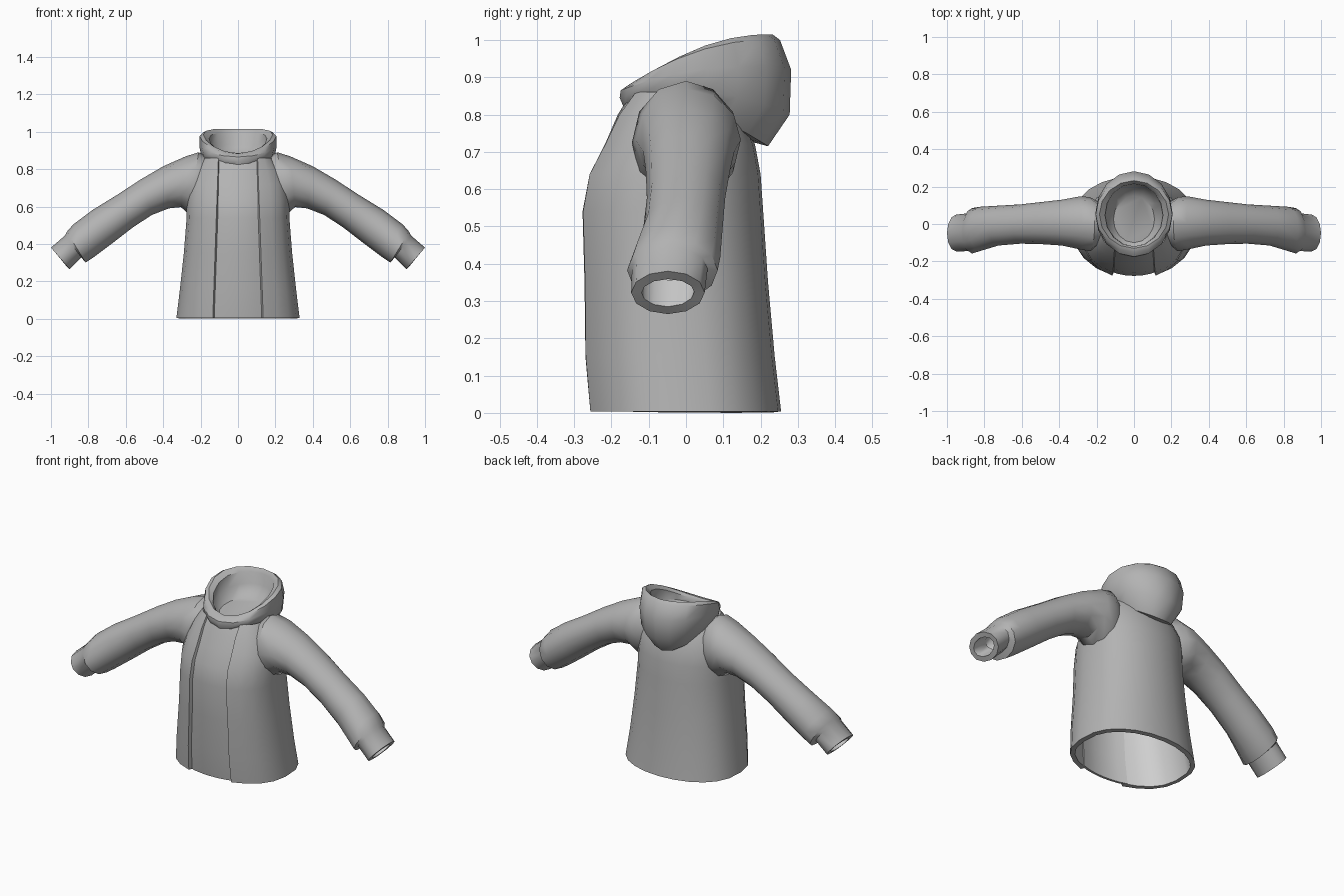
import bpy
import math

if "Cube" in bpy.data.objects:
    bpy.data.objects.remove(bpy.data.objects["Cube"])


def material(name, value):
    m = bpy.data.materials.new(name)
    m.diffuse_color = (value, value, value, 1)
    m.use_nodes = True
    m.node_tree.nodes["Principled BSDF"].inputs["Base Color"].default_value = m.diffuse_color
    return m


cloth = material("grey cloth", 0.45)
lining = material("light lining", 0.62)


def loft(name, rows, closed=True, cap=False, thickness=0, mirror=False):
    """Skin a list of equal-length point rows, then thicken and smooth it."""
    n = len(rows[0])
    verts = [p for row in rows for p in row]
    faces = []
    for i in range(len(rows) - 1):
        for j in range(n if closed else n - 1):
            k = (j + 1) % n
            faces.append((i * n + j, i * n + k, (i + 1) * n + k, (i + 1) * n + j))
    if cap:
        faces.append(tuple(range((len(rows) - 1) * n, len(rows) * n)))
    mesh = bpy.data.meshes.new(name)
    mesh.from_pydata(verts, [], faces)
    mesh.materials.append(cloth)
    mesh.materials.append(lining)
    ob = bpy.data.objects.new(name, mesh)
    bpy.context.collection.objects.link(ob)
    if mirror:
        ob.modifiers.new("mirror", 'MIRROR')
    if thickness:
        s = ob.modifiers.new("thickness", 'SOLIDIFY')
        s.thickness = thickness
        s.offset = -1
        s.material_offset = 1       # inside faces take the lining
        s.material_offset_rim = 0
    bpy.ops.object.select_all(action='DESELECT')
    ob.select_set(True)
    bpy.context.view_layer.objects.active = ob
    bpy.ops.object.convert(target='MESH')
    bpy.ops.object.shade_smooth_by_angle(angle=math.radians(42))
    return ob


# Coat body: height, half width, front y, back y
body_rows = [
    (0.004, 0.330, -0.275, 0.255),
    (0.15, 0.312, -0.288, 0.238),
    (0.35, 0.290, -0.290, 0.220),
    (0.54, 0.275, -0.295, 0.207),
    (0.64, 0.275, -0.275, 0.200),
    (0.72, 0.262, -0.232, 0.185),
    (0.80, 0.225, -0.195, 0.150),
    (0.86, 0.180, -0.155, 0.115),
]


def body_point(row, s, shrink=1.0):
    z, hw, y0, y1 = row
    c = math.cos(s)
    c = math.copysign(abs(c) ** 0.8, c)
    return (hw * shrink * math.sin(s),
            (y0 + y1) / 2 - (y1 - y0) / 2 * shrink * c, z)


def edge_angle(row):
    return math.asin((0.135 - 0.035 * row[0]) / row[1])


body, panel = [], []
for row in body_rows:
    t = edge_angle(row)
    body.append([body_point(row, t + (2 * math.pi - 2 * t) * j / 20)
                 for j in range(21)])
    w = t * 1.18                    # panel tucks behind the flap edges
    panel.append([body_point(row, -w + 2 * w * j / 6, 0.93) for j in range(7)])
loft("coat_body", body, closed=False, thickness=0.025)
loft("front_panel", panel, closed=False, thickness=0.012)

# Sleeves with cuffs: top x, z, bottom x, z, front y, back y
sleeve_rows = [
    (0.17, 0.870, 0.20, 0.550, -0.120, 0.115),
    (0.21, 0.890, 0.265, 0.560, -0.145, 0.145),
    (0.28, 0.868, 0.305, 0.597, -0.135, 0.147),
    (0.40, 0.815, 0.37, 0.590, -0.115, 0.130),
    (0.52, 0.745, 0.46, 0.555, -0.108, 0.118),
    (0.65, 0.660, 0.56, 0.490, -0.105, 0.105),
    (0.78, 0.580, 0.67, 0.405, -0.115, 0.098),
    (0.88, 0.505, 0.77, 0.330, -0.145, 0.092),
    (0.915, 0.465, 0.815, 0.300, -0.158, 0.085),
    (0.925, 0.445, 0.838, 0.328, -0.145, 0.058),
    (1.00, 0.380, 0.90, 0.265, -0.147, 0.050),
]
sleeves = []
for tx, tz, bx, bz, y0, y1 in sleeve_rows:
    ring = []
    for j in range(12):
        a = 2 * math.pi * j / 12
        c, s = math.cos(a) / 2, math.sin(a) / 2
        ring.append(((tx + bx) / 2 + (tx - bx) * c,
                     (y0 + y1) / 2 - (y1 - y0) * s,
                     (tz + bz) / 2 + (tz - bz) * c))
    sleeves.append(ring)
loft("sleeves", sleeves, thickness=0.028, mirror=True)

# Hood folded back: front y, z, back y, z, half width, lift of the sides
hood_rows = [
    (-0.12, 0.800, 0.165, 0.730, 0.100, 0.03),
    (-0.165, 0.815, 0.220, 0.715, 0.150, 0.04),
    (-0.178, 0.845, 0.278, 0.800, 0.195, 0.04),
    (-0.175, 0.865, 0.282, 0.920, 0.207, 0.03),
    (-0.150, 0.882, 0.252, 1.000, 0.205, 0.035),
    (-0.130, 0.885, 0.232, 1.015, 0.185, 0.035),
    (-0.120, 0.872, 0.215, 0.995, 0.155, 0.03),
    (-0.120, 0.852, 0.210, 0.930, 0.150, 0.01),
    (-0.100, 0.838, 0.150, 0.870, 0.110, 0.0),
]
hood = []
for fy, fz, by, bz, hw, lift in hood_rows:
    ring = []
    for j in range(16):
        a = 2 * math.pi * j / 16
        c, s = math.cos(a) / 2, math.sin(a)
        ring.append((hw * s,
                     (fy + by) / 2 + (fy - by) * c,
                     (fz + bz) / 2 + (fz - bz) * c + lift * s * s))
    hood.append(ring)
loft("hood", hood, cap=True)
